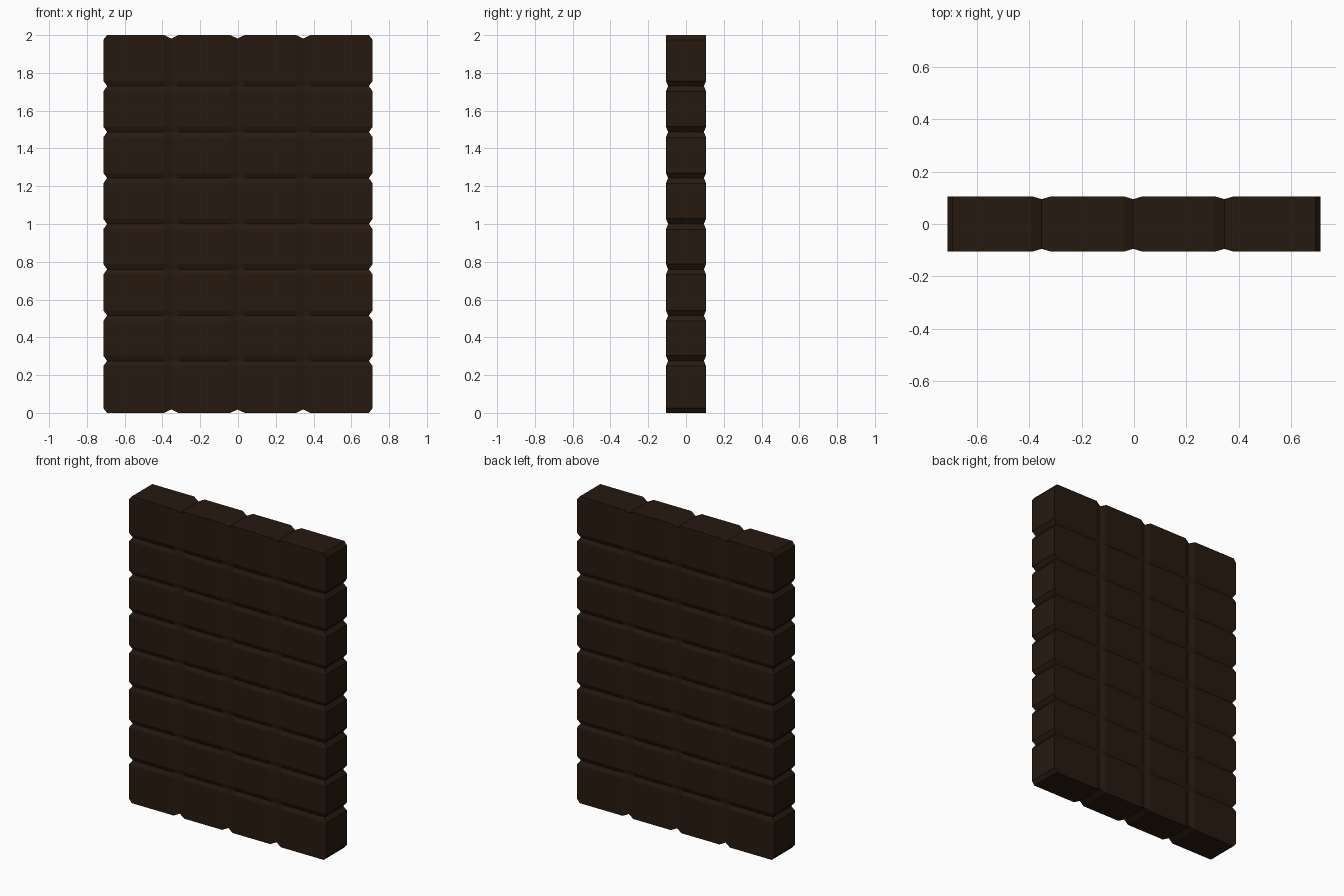
import bpy, bmesh

if "Cube" in bpy.data.objects:
    bpy.data.objects.remove(bpy.data.objects["Cube"])

W, D, H = 0.713, 0.106, 2.0          # half width, half depth, height
COLS = [-0.353, -0.003, 0.345]       # vertical groove positions
ROWS = [0.275, 0.515, 0.76, 1.0, 1.243, 1.487, 1.73]
CX, CZ = 0.038, 0.028                # groove half widths
NOTCH_X, NOTCH_Z, GROOVE = 0.02, 0.018, 0.011


def lines(lo, hi, marks, half, corner):
    """Grid lines as (position, is_groove)."""
    out = [(lo, False), (lo + corner, False)]
    for m in marks:
        out += [(m - half, False), (m, True), (m + half, False)]
    return out + [(hi - corner, False), (hi, False)]


xs = lines(-W, W, COLS, CX, 0.02)
zs = lines(0, H, ROWS, CZ, 0.025)
nx, nz = len(xs), len(zs)
bm = bmesh.new()
sheets = []

# front and back faces of the scored panel
for side in (-1, 1):
    grid = {}
    for i, (x, gx) in enumerate(xs):
        for k, (z, gz) in enumerate(zs):
            if i in (0, nx - 1) and k in (0, nz - 1):
                continue                      # clipped outer corner
            px, pz = x, z
            if gz and i in (0, nx - 1):
                px -= NOTCH_X if x > 0 else -NOTCH_X
            if gx and k in (0, nz - 1):
                pz += NOTCH_Z if k == 0 else -NOTCH_Z
            y = D - (GROOVE if gx or gz else 0)
            grid[i, k] = bm.verts.new((px, side * y, pz))
    for i in range(nx - 1):
        for k in range(nz - 1):
            keys = [(i, k), (i + 1, k), (i + 1, k + 1), (i, k + 1)]
            bm.faces.new([grid[q] for q in keys if q in grid])
    sheets.append(grid)

# rim joining the two faces
front, back = sheets
pair = {front[q]: back[q] for q in front}
for e in [e for e in bm.edges if e.is_boundary and e.verts[0] in pair]:
    a, b = e.verts
    bm.faces.new((a, b, pair[b], pair[a]))
bmesh.ops.recalc_face_normals(bm, faces=bm.faces)

mesh = bpy.data.meshes.new("chocolate_bar")
bm.to_mesh(mesh)
bm.free()
bar = bpy.data.objects.new("chocolate_bar", mesh)
bpy.context.collection.objects.link(bar)

mat = bpy.data.materials.new("dark_chocolate")
mat.diffuse_color = (0.02, 0.01, 0.005, 1)
mat.use_nodes = True
mat.node_tree.nodes["Principled BSDF"].inputs["Base Color"].default_value = mat.diffuse_color
mesh.materials.append(mat)
